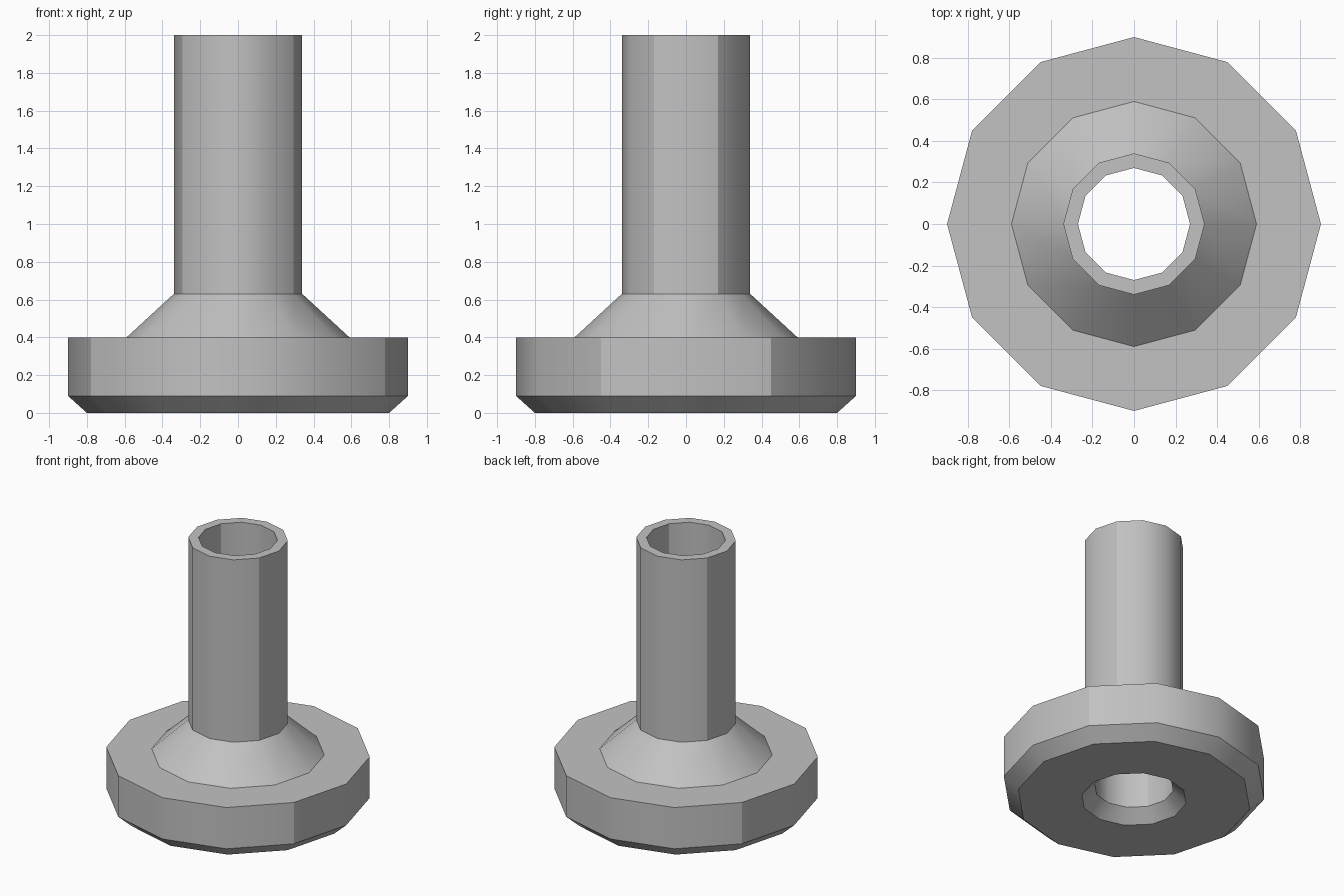
import bpy, bmesh, math

cube = bpy.data.objects.get("Cube")
if cube:
    bpy.data.objects.remove(cube, do_unlink=True)

SIDES = 12
grey = bpy.data.materials.new("plain grey")
grey.use_nodes = True
colour = (0.54, 0.54, 0.54, 1)
grey.diffuse_color = colour
grey.node_tree.nodes["Principled BSDF"].inputs["Base Color"].default_value = colour

# Closed cross-section as (radius, height): base, flared collar, tube, bore, countersink
profile = [(0.8, 0), (0.9, 0.09), (0.9, 0.4), (0.59, 0.4), (0.34, 0.63),
           (0.34, 2), (0.27, 2), (0.27, 0.09), (0.36, 0)]

# Revolve the section around the z axis
bm = bmesh.new()
rings = []
for i in range(SIDES):
    a = math.tau * i / SIDES
    rings.append([bm.verts.new((r * math.cos(a), r * math.sin(a), z)) for r, z in profile])
n = len(profile)
for i in range(SIDES):
    here, there = rings[i], rings[(i + 1) % SIDES]
    for j in range(n):
        k = (j + 1) % n
        bm.faces.new((here[j], there[j], there[k], here[k]))
bmesh.ops.recalc_face_normals(bm, faces=bm.faces)

# Smooth facets, with crisp rims and four crisp corners on the upright walls
for face in bm.faces:
    face.smooth = True
for edge in bm.edges:
    a, b = (v.co for v in edge.verts)
    upright = (a.xy - b.xy).length < 0.001
    side_corner = upright and abs(abs(a.y) / a.xy.length - 0.5) < 0.01
    rim = edge.calc_face_angle() > math.radians(35)
    edge.smooth = not (rim or side_corner)

mesh = bpy.data.meshes.new("flanged_tube")
bm.to_mesh(mesh)
bm.free()
mesh.materials.append(grey)
tube = bpy.data.objects.new("flanged_tube", mesh)
bpy.context.collection.objects.link(tube)
